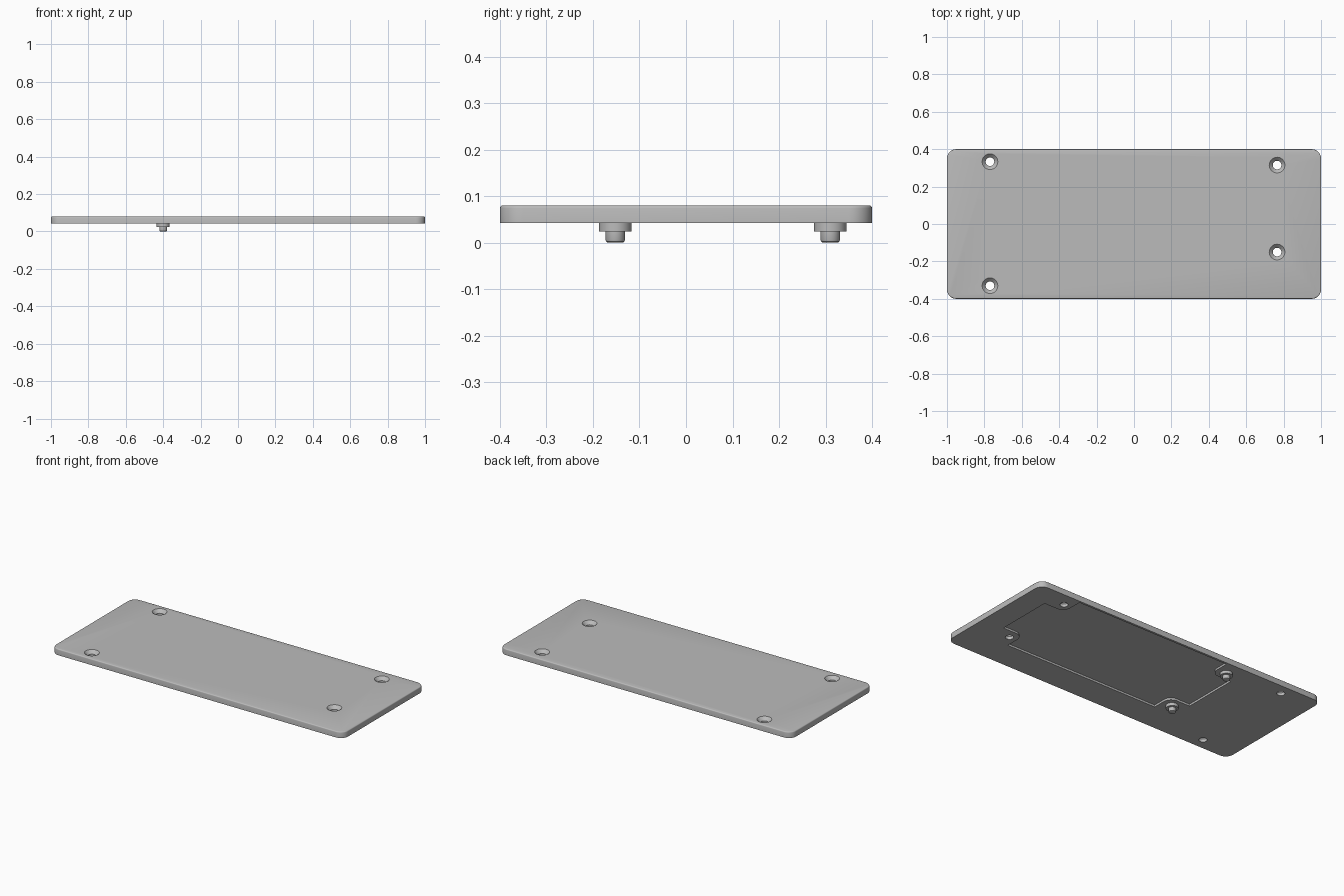
import bpy, bmesh, math
from mathutils import Vector

if "Cube" in bpy.data.objects:
    bpy.data.objects.remove(bpy.data.objects["Cube"])

grey = bpy.data.materials.new("plain grey")
grey.use_nodes = True
grey.diffuse_color = (0.5, 0.5, 0.5, 1)
grey.node_tree.nodes["Principled BSDF"].inputs["Base Color"].default_value = (0.5, 0.5, 0.5, 1)

BOTTOM, TOP = 0.042, 0.08


def finish(name, bm):
    bmesh.ops.recalc_face_normals(bm, faces=bm.faces)
    mesh = bpy.data.meshes.new(name)
    bm.to_mesh(mesh)
    bm.free()
    mesh.materials.append(grey)
    obj = bpy.data.objects.new(name, mesh)
    bpy.context.collection.objects.link(obj)
    return obj


def activate(obj):
    bpy.ops.object.select_all(action='DESELECT')
    obj.select_set(True)
    bpy.context.view_layer.objects.active = obj


def arc(x, y, r, start, end, steps=8):
    angles = [math.radians(start + (end - start) * i / steps) for i in range(steps + 1)]
    return [(x + r * math.cos(a), y + r * math.sin(a)) for a in angles]


def prism(name, outline, z0, z1, round_top=0):
    """Extrude a flat outline, optionally rounding its upper rim."""
    bm = bmesh.new()
    face = bm.faces.new([bm.verts.new((x, y, z0)) for x, y in outline])
    new = bmesh.ops.extrude_face_region(bm, geom=[face])["geom"]
    verts = [g for g in new if isinstance(g, bmesh.types.BMVert)]
    bmesh.ops.translate(bm, verts=verts, vec=Vector((0, 0, z1 - z0)))
    if round_top:
        rim = [e for e in bm.edges if all(v.co.z > z1 - 1e-5 for v in e.verts)]
        bmesh.ops.bevel(bm, geom=rim, offset=round_top, segments=3,
                        profile=0.5, affect='EDGES')
    return finish(name, bm)


def lathe(name, profile, x, y, sides=32):
    """Closed turned solid from (radius, height) pairs, listed upward."""
    bm = bmesh.new()
    rings = []
    for r, z in profile:
        rings.append([bm.verts.new((x + r * math.cos(math.tau * i / sides),
                                    y + r * math.sin(math.tau * i / sides), z))
                      for i in range(sides)])
    for low, high in zip(rings, rings[1:]):
        for i in range(sides):
            j = (i + 1) % sides
            bm.faces.new((low[i], low[j], high[j], high[i]))
    bm.faces.new(rings[0][::-1])
    bm.faces.new(rings[-1])
    return finish(name, bm)


def cut(target, cutter):
    cutter.hide_render = True
    mod = target.modifiers.new("cut", 'BOOLEAN')
    mod.operation = 'DIFFERENCE'
    mod.solver = 'EXACT'
    mod.object = cutter
    activate(target)
    bpy.ops.object.modifier_apply(modifier=mod.name)
    bpy.data.objects.remove(cutter)


# Rounded plate
R = 0.05
outline = []
for k, (sx, sy) in enumerate([(1, 1), (-1, 1), (-1, -1), (1, -1)]):
    outline += arc(sx * (1 - R), sy * (0.4 - R), R, 90 * k, 90 * k + 90)
plate = prism("cover_plate", outline, BOTTOM, TOP, round_top=0.006)

# Shallow underside recess, its corners notched around the holes and pegs
cx, cy, hx, hy, nx, ny, fillet = 0.19, 0.082, 0.665, 0.305, 0.14, 0.13, 0.05
notch = [(hx, hy - ny)]
notch += arc(hx - nx + fillet, hy - ny + fillet, fillet, 270, 180)
notch += [(hx - nx, hy)]
outline = []
for sx, sy in [(1, 1), (-1, 1), (-1, -1), (1, -1)]:
    corner = [(cx + sx * x, cy + sy * y) for x, y in notch]
    outline += corner if sx * sy > 0 else corner[::-1]
cut(plate, prism("recess_cutter", outline, BOTTOM - 0.02, BOTTOM + 0.012))

# Countersunk screw holes
for x, y in [(-0.77, 0.333), (-0.77, -0.33), (0.765, 0.315), (0.765, -0.15)]:
    profile = [(0.023, 0.02), (0.023, 0.06), (0.042, TOP), (0.0515, TOP + 0.01)]
    cut(plate, lathe("hole_cutter", profile, x, y))

# Stepped locating pegs beneath the plate
parts = [plate]
for name, y in [("front_peg", -0.152), ("back_peg", 0.31)]:
    profile = [(0.016, 0), (0.0195, 0.002), (0.021, 0.006), (0.021, 0.024),
               (0.035, 0.024), (0.035, BOTTOM + 0.004)]
    parts.append(lathe(name, profile, -0.4, y))

for obj in parts:
    activate(obj)
    bpy.ops.object.shade_smooth_by_angle(angle=math.radians(35))
